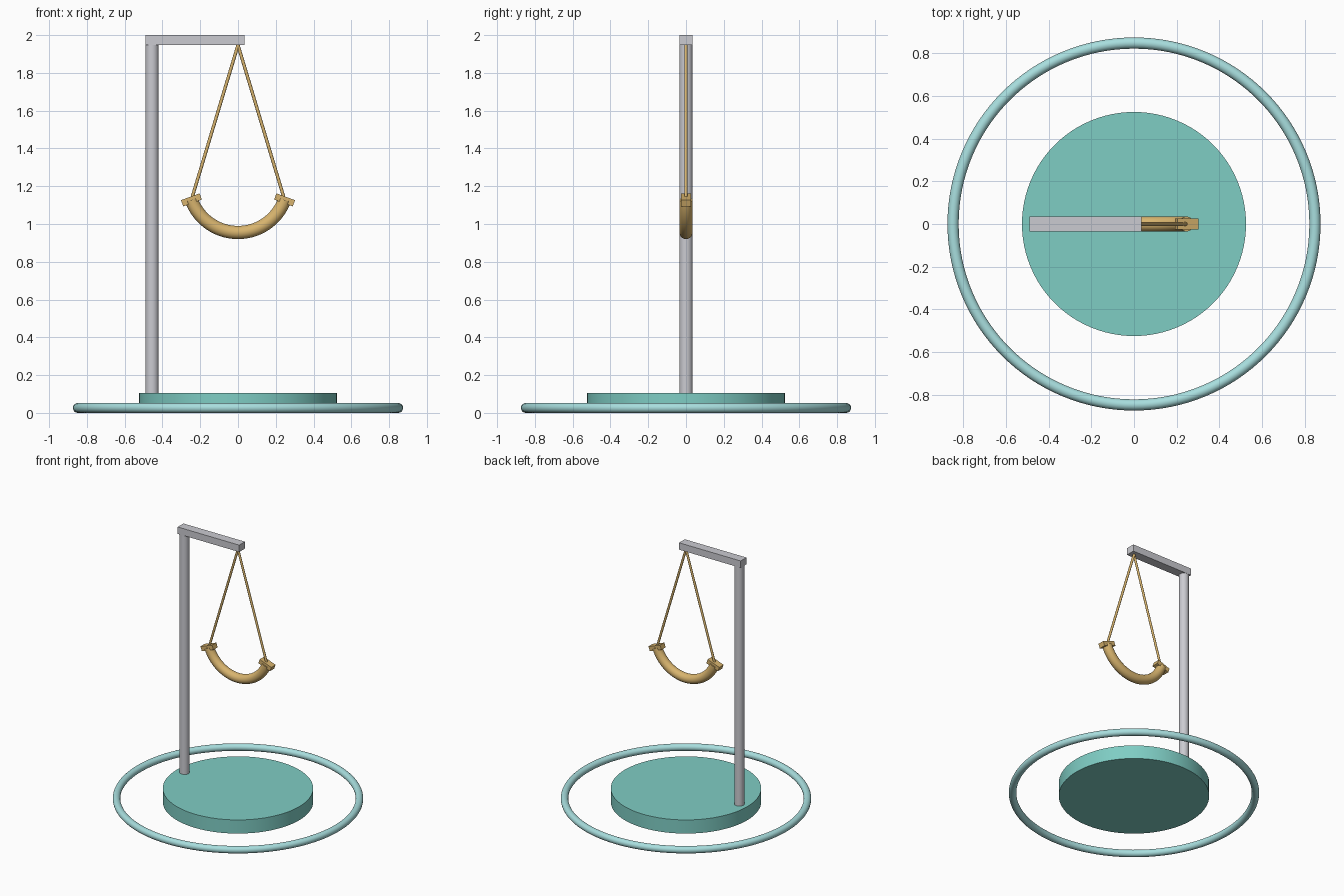
import bpy
import bmesh
from math import radians, sin, cos, pi
from mathutils import Vector, Matrix

if "Cube" in bpy.data.objects:
    bpy.data.objects.remove(bpy.data.objects["Cube"])


def material(name, srgb):
    """Flat colour from sRGB bytes, stored as linear values."""
    lin = [((c / 255 + 0.055) / 1.055) ** 2.4 for c in srgb] + [1]
    mat = bpy.data.materials.new(name)
    mat.use_nodes = True
    mat.diffuse_color = lin
    mat.node_tree.nodes["Principled BSDF"].inputs["Base Color"].default_value = lin
    return mat


TEAL = material("teal", (127, 205, 196))
PALE_TEAL = material("pale teal", (168, 222, 222))
GREY = material("light grey", (203, 203, 209))
GOLD = material("gold", (216, 180, 110))


def finish(name, mat, smooth=True):
    obj = bpy.context.object
    obj.name = obj.data.name = name
    obj.data.materials.clear()
    obj.data.materials.append(mat)
    if smooth:
        bpy.ops.object.shade_smooth_by_angle(angle=radians(35))
    return obj


def rod(name, start, end, radius, mat, sides=32):
    """Cylinder between two points."""
    a, b = Vector(start), Vector(end)
    turn = (b - a).to_track_quat('Z', 'Y').to_euler()
    bpy.ops.mesh.primitive_cylinder_add(vertices=sides, radius=radius, depth=(b - a).length,
                                        location=(a + b) / 2, rotation=turn)
    return finish(name, mat)


def box(name, centre, size, mat, tilt=0):
    bpy.ops.mesh.primitive_cube_add(size=1, location=centre, rotation=(0, tilt, 0))
    bpy.context.object.scale = size
    return finish(name, mat, smooth=False)


# Base: round platform and the hoop around it
DISC_TOP = 0.105
rod("platform", (0, 0, 0), (0, 0, DISC_TOP), 0.525, TEAL, 96)
bpy.ops.mesh.primitive_torus_add(major_radius=0.848, minor_radius=0.0262, location=(0, 0, 0.0262),
                                 major_segments=128, minor_segments=20)
finish("ground_hoop", PALE_TEAL)

# Stand: post and overhanging arm
ARM_BOTTOM = 1.947
rod("post", (-0.455, 0, DISC_TOP), (-0.455, 0, ARM_BOTTOM), 0.035, GREY)
box("arm", (-0.2275, 0, (ARM_BOTTOM + 2) / 2), (0.525, 0.07, 2 - ARM_BOTTOM), GREY)

# Swing seat: a tube circle swept along an arc
ARC, TUBE, HALF = 0.2625, 0.035, radians(70)
CENTRE = Vector((0, 0, 1.2175))


def arc_point(angle):
    return CENTRE + Vector((ARC * sin(angle), 0, -ARC * cos(angle)))


bm = bmesh.new()
SIDES, STEPS = 24, 40
rings = []
for i in range(STEPS + 1):
    angle = HALF * (2 * i / STEPS - 1)
    outward = (arc_point(angle) - CENTRE).normalized()
    rings.append([bm.verts.new(arc_point(angle) + TUBE * (cos(t) * outward + sin(t) * Vector((0, 1, 0))))
                  for t in (2 * pi * k / SIDES for k in range(SIDES))])
for r, s in zip(rings, rings[1:]):
    for k in range(SIDES):
        n = (k + 1) % SIDES
        bm.faces.new((r[k], r[n], s[n], s[k]))
for end in (rings[0], rings[-1]):
    bm.faces.new(end)
bmesh.ops.recalc_face_normals(bm, faces=bm.faces)
mesh = bpy.data.meshes.new("swing_seat")
bm.to_mesh(mesh)
bm.free()
seat = bpy.data.objects.new("swing_seat", mesh)
bpy.context.collection.objects.link(seat)
bpy.ops.object.select_all(action='DESELECT')
seat.select_set(True)
bpy.context.view_layer.objects.active = seat
finish("swing_seat", GOLD)

# End blocks and ropes on both sides
for side, label in ((1, "left"), (-1, "right")):
    tip = arc_point(side * HALF)
    box(label + "_end_block", tip, (0.105, 0.0525, 0.035), GOLD, tilt=side * (pi / 2 - HALF))
    rod(label + "_rope", (0, 0, ARM_BOTTOM), tip, 0.00875, GOLD, 12)
